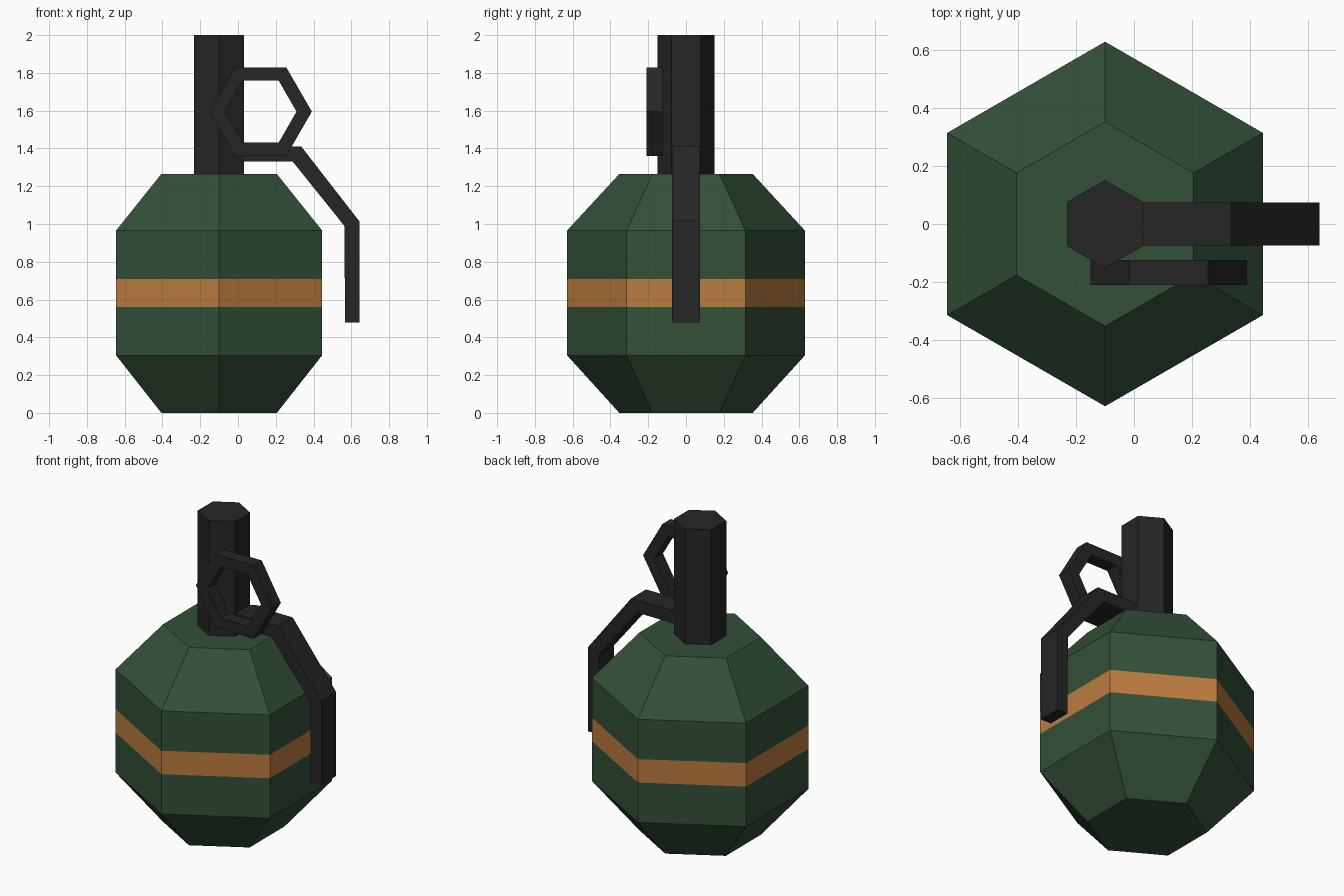
import bpy, bmesh
from math import sin, cos, pi
from mathutils import Vector

if "Cube" in bpy.data.objects:
    bpy.data.objects.remove(bpy.data.objects["Cube"])


def material(name, rgb):
    m = bpy.data.materials.new(name)
    m.diffuse_color = (*rgb, 1)
    m.use_nodes = True
    m.node_tree.nodes["Principled BSDF"].inputs["Base Color"].default_value = m.diffuse_color
    return m


def finish(name, bm, *mats):
    bmesh.ops.recalc_face_normals(bm, faces=bm.faces)
    me = bpy.data.meshes.new(name)
    bm.to_mesh(me)
    bm.free()
    for m in mats:
        me.materials.append(m)
    ob = bpy.data.objects.new(name, me)
    bpy.context.collection.objects.link(ob)
    return ob


def hexagon(r, start=0.0):
    return [(r * cos(start + k * pi / 3), r * sin(start + k * pi / 3)) for k in range(6)]


def bridge(bm, a, b, mat=0):
    n = len(a)
    for i in range(n):
        f = bm.faces.new((a[i], a[(i + 1) % n], b[(i + 1) % n], b[i]))
        f.material_index = mat


def lathe(name, profile, mats, band=None):
    """Six-sided turned solid about the grenade axis; segment `band` gets material 1."""
    bm = bmesh.new()
    rings = [[bm.verts.new((AXIS_X + x, y, z)) for x, y in hexagon(r, pi / 2)]
             for r, z in profile]
    for i in range(len(rings) - 1):
        bridge(bm, rings[i], rings[i + 1], 1 if i == band else 0)
    bm.faces.new(rings[0])
    bm.faces.new(rings[-1])
    return finish(name, bm, *mats)


AXIS_X = -0.10
green = material("dark_green", (0.033, 0.08, 0.04))
orange = material("orange", (0.50, 0.20, 0.05))
black = material("black", (0.019, 0.019, 0.019))

# Hexagonal body with its painted band
lathe("body", [(0.353, 0), (0.63, 0.305), (0.63, 0.56), (0.63, 0.71),
               (0.63, 0.965), (0.353, 1.265)], (green, orange), band=2)

# Fuse column
lathe("fuse", [(0.152, 1.265), (0.152, 2.0)], (black,))

# Safety lever: bent side outline extruded across y
outline = [(-0.02, 1.41), (0.335, 1.41), (0.642, 1.015), (0.642, 0.478),
           (0.567, 0.478), (0.563, 0.99), (0.29, 1.33), (-0.02, 1.33)]
bm = bmesh.new()
sides = [[bm.verts.new((x, y, z)) for x, z in outline] for y in (-0.075, 0.075)]
bridge(bm, *sides)
for s in sides:
    bm.faces.new(s)
finish("lever", bm, black)

# Hexagonal pull ring beside the fuse
bm = bmesh.new()
loops = [[bm.verts.new((0.12 + x, y, 1.595 + z)) for x, z in hexagon(r)]
         for r, y in ((0.271, -0.21), (0.271, -0.125), (0.19, -0.125), (0.19, -0.21))]
for i in range(4):
    bridge(bm, loops[i], loops[(i + 1) % 4])
finish("pull_ring", bm, black)
